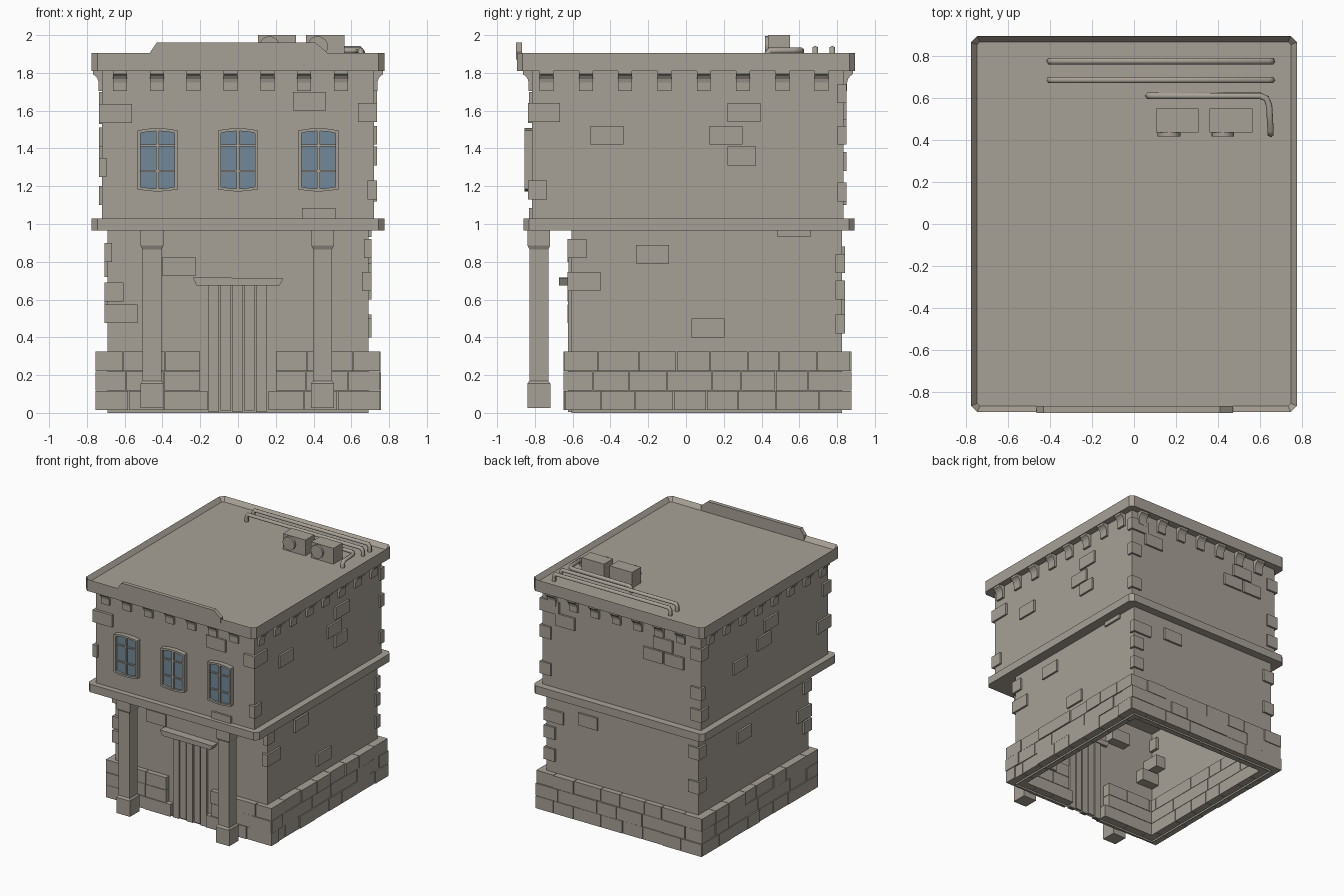
import bpy, bmesh, math, random
from mathutils import Vector, Matrix

if "Cube" in bpy.data.objects:
    bpy.data.objects.remove(bpy.data.objects["Cube"])

random.seed(4)


def material(name, rgb):
    m = bpy.data.materials.new(name)
    m.diffuse_color = (*rgb, 1)
    m.use_nodes = True
    m.node_tree.nodes["Principled BSDF"].inputs["Base Color"].default_value = m.diffuse_color
    return m


STONE = material("warm_grey_stone", (0.39, 0.355, 0.305))
GLASS = material("blue_glass", (0.17, 0.25, 0.32))


def finish(name, bm, mat=STONE, smooth=False):
    bmesh.ops.recalc_face_normals(bm, faces=bm.faces)
    me = bpy.data.meshes.new(name)
    bm.to_mesh(me)
    bm.free()
    me.materials.append(mat)
    ob = bpy.data.objects.new(name, me)
    bpy.context.collection.objects.link(ob)
    if smooth:
        bpy.ops.object.select_all(action='DESELECT')
        bpy.context.view_layer.objects.active = ob
        ob.select_set(True)
        bpy.ops.object.shade_smooth_by_angle(angle=math.radians(35))
    return ob


def add_box(bm, x0, x1, y0, y1, z0, z1):
    m = (Matrix.Translation(((x0 + x1) / 2, (y0 + y1) / 2, (z0 + z1) / 2))
         @ Matrix.Diagonal((x1 - x0, y1 - y0, z1 - z0, 1)))
    bmesh.ops.create_cube(bm, size=1, matrix=m)


def boxes(name, items, mat=STONE):
    bm = bmesh.new()
    for b in items:
        add_box(bm, *b)
    return finish(name, bm, mat)


def add_prism(bm, pts, vec):
    """Extrude a closed outline along vec; returns the far cap."""
    f = bm.faces.new([bm.verts.new(p) for p in pts])
    r = bmesh.ops.extrude_face_region(bm, geom=[f], use_keep_orig=True)
    bmesh.ops.translate(bm, vec=vec, verts=[v for v in r["geom"] if isinstance(v, bmesh.types.BMVert)])
    return [g for g in r["geom"] if isinstance(g, bmesh.types.BMFace)][0]


def octagon(x, y0, y1, c, z):
    return [(-x + c, y0, z), (x - c, y0, z), (x, y0 + c, z), (x, y1 - c, z),
            (x - c, y1, z), (-x + c, y1, z), (-x, y1 - c, z), (-x, y0 + c, z)]


# wall shells: half width, front y, back y, bottom, top
LOW = (0.69, -0.605, 0.825, 0.0, 0.98)
UP = (0.72, -0.815, 0.835, 1.0, 1.83)
for name, (x, y0, y1, z0, z1) in (("lower_walls", LOW), ("upper_walls", UP)):
    bm = bmesh.new()
    add_box(bm, -x, x, y0, y1, z0, z1)
    caps = [f for f in bm.faces if f.calc_center_median().z in (z0, z1)
            or abs(f.normal.z) > 0.9]
    bmesh.ops.delete(bm, geom=caps, context='FACES_ONLY')
    finish(name, bm)

# floor ledge
bm = bmesh.new()
add_prism(bm, octagon(0.775, -0.86, 0.893, 0.03, 0.965), (0, 0, 0.065))
finish("floor_ledge", bm)

# roof slab with a sunken deck
bm = bmesh.new()
top = add_prism(bm, octagon(0.775, -0.895, 0.895, 0.03, 1.81), (0, 0, 0.095))
bmesh.ops.inset_region(bm, faces=[top], thickness=0.03)
bmesh.ops.translate(bm, verts=top.verts, vec=(0, 0, -0.035))
finish("roof_slab", bm)

# raised front parapet
bm = bmesh.new()
add_prism(bm, [(-0.465, -0.9, 1.87), (0.47, -0.9, 1.87), (0.47, -0.9, 1.91), (0.41, -0.9, 1.96),
               (-0.43, -0.9, 1.96), (-0.465, -0.9, 1.91)], (0, 0.033, 0))
finish("front_parapet", bm)

# curved corbels under the roof
PROFILE = [(-0.01, 1.705), (0.018, 1.705), (0.018, 1.75), (0.023, 1.768), (0.034, 1.783),
           (0.048, 1.793), (0.048, 1.815), (-0.01, 1.815)]


def corbel(bm, pos, out):
    out = Vector(out)
    side = Vector((-out.y, out.x, 0))
    pts = [Vector(pos) + out * o - side * 0.037 + Vector((0, 0, z)) for o, z in PROFILE]
    add_prism(bm, pts, side * 0.074)


bm = bmesh.new()
for i in range(7):
    x = -0.625 + 0.195 * i
    corbel(bm, (x, UP[1], 0), (0, -1, 0))
    corbel(bm, (-x, UP[2], 0), (0, 1, 0))
for i in range(8):
    y = -0.738 + 0.208 * i
    corbel(bm, (UP[0], y, 0), (1, 0, 0))
    corbel(bm, (-UP[0], y, 0), (-1, 0, 0))
finish("corbels", bm)

# foundation courses of irregular blocks
items = []


def course(a, b):
    """Split a span into blocks of uneven length."""
    n = max(1, round((b - a) / 0.18))
    cuts = [a] + [a + (b - a) * (i + random.uniform(-0.22, 0.22)) / n for i in range(1, n)] + [b]
    return [(p + 0.002, q - 0.002) for p, q in zip(cuts, cuts[1:])]


def jit():
    return random.uniform(-0.007, 0.004)


for row in range(3):
    z0, z1 = 0.015 + 0.104 * row, 0.116 + 0.104 * row
    door = (0.16, 0.2, 0.2)[row]
    for a, b in course(-0.755, -door) + course(door, 0.755):
        items.append((a, b, -0.645 - jit(), -0.54, z0, z1))
    for a, b in course(-0.755, 0.755):
        items.append((a, b, 0.76, 0.873 + jit(), z0, z1))
    for s in (-1, 1):
        for a, b in course(-0.64, 0.868):
            x0, x1 = sorted((s * 0.63, s * (0.752 + jit())))
            items.append((x0, x1, a, b, z0, z1))
boxes("foundation_blocks", items)

# scattered wall bricks: (start, bottom z, length) on each face
P, DEPTH, H = 0.016, 0.08, 0.1
FACES = {
    "right": [(-0.505, 1.42, .175), (0.125, 1.42, .175), (0.22, 1.54, .175), (0.22, 1.31, .15),
              (-0.265, 0.79, .175), (0.03, 0.4, .175), (0.485, 0.93, .175)],
    "left": [(-0.15, 1.53, .175), (-0.06, 1.41, .175), (0.25, 1.33, .175), (0.15, 0.72, .175)],
    "front": [(0.34, 0.985, .175), (0.29, 1.6, .175), (-0.4, 0.725, .175), (0.34, 0.225, .06)],
    "back": [(0.42, 1.55, .175), (-0.47, 1.6, .175), (-0.38, 1.49, .175), (-0.57, 1.49, .175),
             (0.22, 0.78, .175)],
}
items = []
for face, bricks in FACES.items():
    for a, z, w in bricks:
        x, y0, y1 = (UP if z > 0.95 else LOW)[:3]
        items.append({"right": (x - DEPTH, x + P, a, a + w), "left": (-x - P, -x + DEPTH, a, a + w),
                      "front": (a, a + w, y0 - P, y0 + DEPTH),
                      "back": (a, a + w, y1 - DEPTH, y1 + P)}[face] + (z, z + H))
boxes("wall_bricks", items)

# corner bricks: side, front or back, x length, y length, bottom z
QUOINS = [(1, -1, .1, .17, 1.54), (1, -1, .05, .1, 1.13), (-1, -1, .175, .1, 1.535),
          (-1, -1, .04, .17, 1.25), (-1, -1, .1, .175, 0.59), (-1, -1, .175, .1, 0.475),
          (1, -1, .05, .175, 0.645), (1, -1, .04, .1, 0.82), (-1, -1, .04, .1, 0.8),
          (1, 1, .175, .05, 1.64), (1, 1, .1, .05, 1.42), (1, 1, .1, .05, 1.12),
          (1, 1, .175, .05, 0.74), (1, 1, .1, .05, 0.6), (1, 1, .1, .05, 0.42),
          (-1, 1, .1, .1, 1.6), (-1, 1, .1, .05, 1.28), (-1, 1, .1, .1, 1.1),
          (-1, 1, .1, .1, 0.78), (-1, 1, .1, .1, 0.5)]
items = []
for sx, sy, wx, wy, z in QUOINS:
    x, y0, y1 = (UP if z > 0.95 else LOW)[:3]
    ex, ey = sx * (x + P), (y1 + P if sy > 0 else y0 - 0.022)
    items.append((*sorted((ex, ex - sx * wx)), *sorted((ey, ey - sy * wy)), z, z + H))
boxes("corner_bricks", items)

# porch columns: stacked square rings
RINGS = [(0.025, .061), (0.155, .061), (0.17, .05), (0.865, .05), (0.885, .06), (0.97, .06)]
for side, cx in (("left", -0.455), ("right", 0.448)):
    bm = bmesh.new()
    loops = [[bm.verts.new((cx + r * a, -0.779 + r * b, z)) for a, b in
              ((-1, -1), (1, -1), (1, 1), (-1, 1))] for z, r in RINGS]
    for lo, hi in zip(loops, loops[1:]):
        for i in range(4):
            j = (i + 1) % 4
            bm.faces.new((lo[i], lo[j], hi[j], hi[i]))
    bm.faces.new(loops[0])
    bm.faces.new(loops[-1])
    finish(side + "_porch_column", bm)

# plank door and lintel
items = [(-0.155 + 0.0625 * i, -0.155 + 0.0625 * i + 0.055, -0.624 + 0.004 * (i % 2), -0.59,
          0.005 + 0.008 * (i % 2), 0.68) for i in range(5)]
boxes("door_planks", items)
bm = bmesh.new()
add_prism(bm, [(-0.22, -0.672, 0.675), (0.22, -0.672, 0.675), (0.24, -0.672, 0.712),
               (-0.24, -0.672, 0.718)], (0, 0.09, 0))
finish("door_lintel", bm)


# arched windows: frame ring, glass plate, glazing bars
def arch(cx, w, z0, z1, rise, y):
    top = [(cx + w * t, y, z1 - rise * t * t) for t in (1, 0.5, 0, -0.5, -1)]
    low = [(cx + w * t, y, z0 + rise * t * t) for t in (-1, -0.5, 0, 0.5, 1)]
    return top + low


for side, cx in (("left", -0.425), ("middle", 0), ("right", 0.425)):
    bm = bmesh.new()
    outer = [[bm.verts.new(p) for p in arch(cx, 0.107, 1.172, 1.507, 0.012, y)] for y in (-0.855, -0.8)]
    inner = [[bm.verts.new(p) for p in arch(cx, 0.09, 1.187, 1.492, 0.01, y)] for y in (-0.855, -0.8)]
    for i in range(10):
        j = (i + 1) % 10
        for a, b in ((outer[0], inner[0]), (outer[0], outer[1]), (inner[0], inner[1])):
            bm.faces.new((a[i], a[j], b[j], b[i]))
    finish(side + "_window_frame", bm)
    bm = bmesh.new()
    add_prism(bm, arch(cx, 0.093, 1.184, 1.495, 0.01, -0.838), (0, 0.008, 0))
    finish(side + "_window_glass", bm, GLASS)
    boxes(side + "_window_bars", [(cx - 0.008, cx + 0.008, -0.85, -0.832, 1.187, 1.492)]
          + [(cx - 0.092, cx + 0.092, -0.847, -0.832, z - 0.005, z + 0.005) for z in (1.415, 1.28)])

# rooftop cooling units with round fan housings
for i, x0 in enumerate((0.105, 0.36)):
    bm = bmesh.new()
    add_box(bm, x0, x0 + 0.203, 0.435, 0.55, 1.865, 2.0)
    bmesh.ops.create_cone(bm, cap_ends=True, segments=16, radius1=0.054, radius2=0.054, depth=0.03,
                          matrix=Matrix.Translation((x0 + 0.062, 0.432, 1.94)) @ Matrix.Rotation(math.pi / 2, 4, 'X'))
    finish("cooling_unit_%d" % (i + 1), bm, smooth=True)


# rooftop pipes
def pipe(name, pts, r=0.017):
    cu = bpy.data.curves.new(name, 'CURVE')
    cu.dimensions = '3D'
    cu.bevel_depth, cu.bevel_resolution, cu.use_fill_caps = r, 1, True
    sp = cu.splines.new('POLY')
    sp.points.add(len(pts) - 1)
    for p, co in zip(sp.points, pts):
        p.co = (*co, 1)
    cu.materials.append(STONE)
    ob = bpy.data.objects.new(name, cu)
    bpy.context.collection.objects.link(ob)
    bpy.ops.object.select_all(action='DESELECT')
    bpy.context.view_layer.objects.active = ob
    ob.select_set(True)
    bpy.ops.object.convert(target='MESH')


for i, y in enumerate((0.775, 0.685)):
    pipe("long_pipe_%d" % (i + 1), [(-0.4, y, 1.865), (-0.4, y, 1.91), (-0.385, y, 1.928),
                                    (0.64, y, 1.928), (0.655, y, 1.91), (0.655, y, 1.865)])
pipe("bent_pipe", [(0.07, 0.61, 1.865), (0.07, 0.61, 1.9), (0.085, 0.61, 1.918), (0.6, 0.61, 1.918),
                   (0.63, 0.597, 1.918), (0.643, 0.565, 1.918), (0.65, 0.445, 1.918),
                   (0.65, 0.43, 1.9), (0.65, 0.43, 1.865)])
